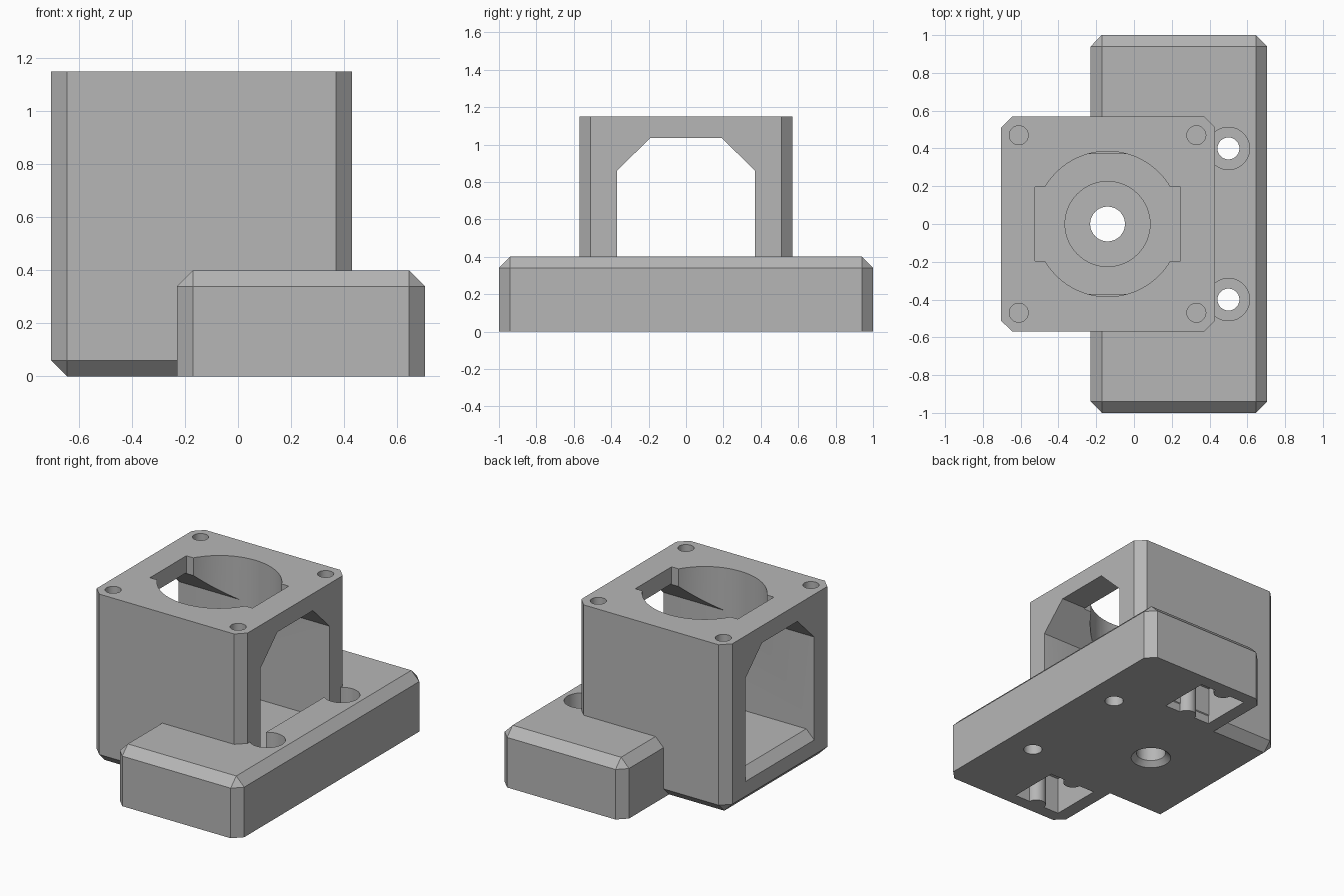
import bpy, bmesh, math

if "Cube" in bpy.data.objects:
    bpy.data.objects.remove(bpy.data.objects["Cube"], do_unlink=True)

grey = bpy.data.materials.new("plain_grey")
grey.use_nodes = True
grey.diffuse_color = (0.47, 0.47, 0.47, 1)
grey.node_tree.nodes["Principled BSDF"].inputs["Base Color"].default_value = grey.diffuse_color


def make(name, bm):
    bmesh.ops.recalc_face_normals(bm, faces=bm.faces)
    mesh = bpy.data.meshes.new(name)
    bm.to_mesh(mesh)
    bm.free()
    mesh.materials.append(grey)
    obj = bpy.data.objects.new(name, mesh)
    bpy.context.collection.objects.link(obj)
    return obj


def box(name, lo, hi, chamfer=0, cap=None):
    """Box with chamfered upright edges and one chamfered cap height."""
    bm = bmesh.new()
    bmesh.ops.create_cube(bm, size=1)
    for v in bm.verts:
        v.co = [a + (c + 0.5) * (b - a) for a, b, c in zip(lo, hi, v.co)]
    if chamfer:
        edges = []
        for e in bm.edges:
            za, zb = (v.co.z for v in e.verts)
            if abs(za - zb) > 0.01 or abs(za - cap) < 0.01:
                edges.append(e)
        bmesh.ops.bevel(bm, geom=edges, offset=chamfer, segments=1,
                        profile=0.5, affect='EDGES')
    return make(name, bm)


def cylinder(name, x, y, z0, z1, r0, r1=None):
    bm = bmesh.new()
    bmesh.ops.create_cone(bm, cap_ends=True, segments=64, radius1=r0,
                          radius2=r0 if r1 is None else r1, depth=z1 - z0)
    bmesh.ops.translate(bm, verts=bm.verts, vec=(x, y, (z0 + z1) / 2))
    return make(name, bm)


def prism(name, points, vec):
    bm = bmesh.new()
    face = bm.faces.new([bm.verts.new(p) for p in points])
    ext = bmesh.ops.extrude_face_region(bm, geom=[face], use_keep_orig=True)
    verts = [g for g in ext["geom"] if isinstance(g, bmesh.types.BMVert)]
    bmesh.ops.translate(bm, verts=verts, vec=vec)
    return make(name, bm)


def combine(target, tool, operation='DIFFERENCE'):
    mod = target.modifiers.new("combine", 'BOOLEAN')
    mod.operation, mod.solver, mod.object = operation, 'EXACT', tool
    bpy.context.view_layer.objects.active = target
    bpy.ops.object.modifier_apply(modifier=mod.name)
    bpy.data.objects.remove(tool, do_unlink=True)


CX, FLOOR = -0.14, 0.22

# Base slab with mounting holes and nut pockets
base = box("base_slab", (-0.23, -1, 0), (0.705, 1, 0.4), 0.06, 0.4)
for s in (-1, 1):
    combine(base, cylinder("counterbore", 0.5, s * 0.4, 0.2, 0.6, 0.112))
    combine(base, cylinder("mount_hole", 0.5, s * 0.4, -0.1, 0.6, 0.058))
    pocket = box("nut_pocket", (-0.14, s * 0.74 - 0.175, -0.1), (0.21, s * 0.74 + 0.175, 0.25))
    for t in (-1, 1):
        combine(pocket, cylinder("rib", 0.035, s * 0.74 + t * 0.18, -0.2, 0.4, 0.06))
    combine(base, pocket)
combine(base, box("channel", (-0.8, -0.37, FLOOR), (0.43, 0.37, 0.6)))

# Tower with a faceted tunnel along x
tower = box("mount_tower", (-0.705, -0.57, 0), (0.43, 0.57, 1.15), 0.06, 0)
half = [(0.37, FLOOR), (0.37, 0.86), (0.19, 1.035)]
outline = half + [(-y, z) for y, z in reversed(half)]
combine(tower, prism("tunnel", [(-0.8, y, z) for y, z in outline], (1.4, 0, 0)))
sill = [(-0.8, FLOOR - 0.155), (-0.645, FLOOR), (-0.645, 0.3), (-0.8, 0.3)]
combine(tower, prism("sill_chamfer", [(x, -0.37, z) for x, z in sill], (0, 0.74, 0)))

# Top opening: round bore with a side slot, and four screw holes
combine(tower, cylinder("bore", CX, 0, 0.8, 1.3, 0.385))
combine(tower, box("slot", (CX - 0.385, -0.195, 0.95), (CX + 0.385, 0.195, 1.3)))
for sx in (-1, 1):
    for sy in (-1, 1):
        combine(tower, cylinder("screw_hole", CX + sx * 0.47, sy * 0.47, 0.85, 1.3, 0.05))

# Join, then drill the centre hole through the floor
combine(tower, base, 'UNION')
combine(tower, cylinder("recess", CX, 0, 0.13, 0.35, 0.225))
combine(tower, cylinder("centre_hole", CX, 0, -0.1, 0.35, 0.092))
combine(tower, cylinder("countersink", CX, 0, -0.04, 0.04, 0.165, 0.085))

tower.name = "mount_bracket"
bpy.ops.object.select_all(action='DESELECT')
tower.select_set(True)
bpy.context.view_layer.objects.active = tower
bpy.ops.object.shade_smooth_by_angle(angle=math.radians(25))
